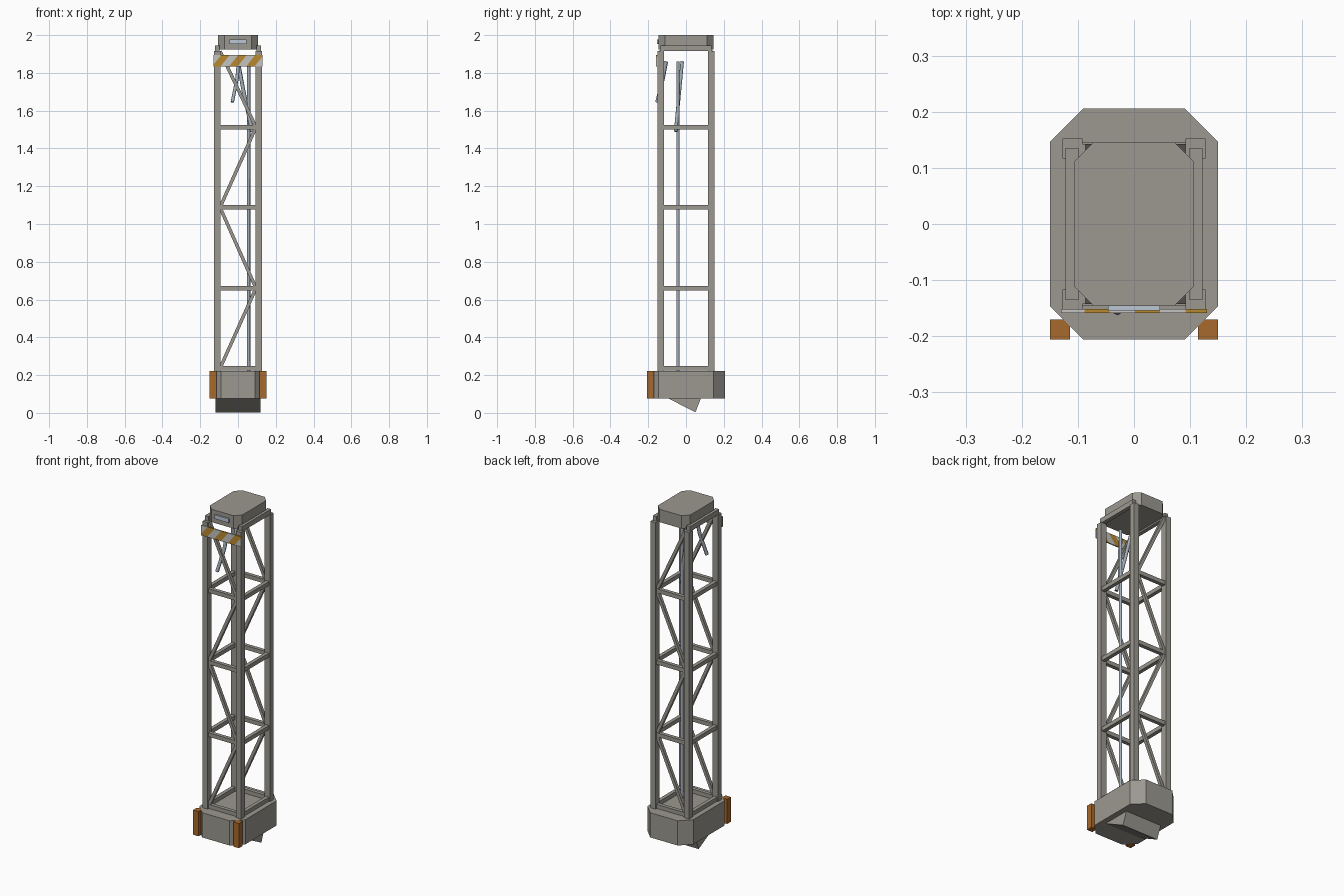
import bpy, bmesh, math
from mathutils import Vector

cube = bpy.data.objects.get("Cube")
if cube:
    bpy.data.objects.remove(cube)


def material(name, r, g, b):
    m = bpy.data.materials.new(name)
    m.use_nodes = True
    m.diffuse_color = (r, g, b, 1)
    m.node_tree.nodes["Principled BSDF"].inputs["Base Color"].default_value = (r, g, b, 1)
    return m


grey = material("warm grey paint", .33, .315, .28)
orange = material("orange paint", .39, .14, .025)
yellow = material("hazard yellow", .48, .25, .03)
white = material("hazard pale grey", .55, .55, .54)
glass = material("pale blue panel", .5, .57, .66)
steel = material("blue grey cable", .36, .42, .48)


def finish(name, bm, *mats):
    bmesh.ops.recalc_face_normals(bm, faces=bm.faces)
    me = bpy.data.meshes.new(name)
    bm.to_mesh(me)
    bm.free()
    for m in mats:
        me.materials.append(m)
    ob = bpy.data.objects.new(name, me)
    bpy.context.collection.objects.link(ob)
    return ob


def box(name, lo, hi, mat):
    bm = bmesh.new()
    bmesh.ops.create_cube(bm, size=1)
    for v in bm.verts:
        v.co = [(a + b) / 2 + c * (b - a) for a, b, c in zip(lo, hi, v.co)]
    return finish(name, bm, mat)


def prism(name, points, offset, mat):
    """Extrude a closed outline along an offset."""
    bm = bmesh.new()
    face = bm.faces.new([bm.verts.new(p) for p in points])
    new = bmesh.ops.extrude_face_region(bm, geom=[face])["geom"]
    bmesh.ops.translate(bm, vec=offset, verts=[v for v in new if isinstance(v, bmesh.types.BMVert)])
    return finish(name, bm, mat)


def octagon(name, hx, hy, cut, z0, z1, mat):
    pts = []
    for sx, sy in ((1, 1), (-1, 1), (-1, -1), (1, -1)):
        corner = [(sx * hx, sy * (hy - cut), z0), (sx * (hx - cut), sy * hy, z0)]
        pts += corner if sx * sy > 0 else corner[::-1]
    return prism(name, pts, (0, 0, z1 - z0), mat)


def beam(name, a, b, size, mat):
    """Square bar between two points."""
    a, b = Vector(a), Vector(b)
    ob = box(name, (-size / 2, -size / 2, 0), (size / 2, size / 2, (b - a).length), mat)
    ob.location = a
    ob.rotation_euler = (0, math.atan2(b.x - a.x, b.z - a.z), 0)
    return ob


def cable(name, points, radius):
    cu = bpy.data.curves.new(name, "CURVE")
    cu.dimensions = "3D"
    cu.bevel_depth = radius
    cu.bevel_resolution = 1
    cu.use_fill_caps = True
    sp = cu.splines.new("POLY")
    sp.points.add(len(points) - 1)
    for p, co in zip(sp.points, points):
        p.co = (*co, 1)
    cu.materials.append(steel)
    bpy.context.collection.objects.link(bpy.data.objects.new(name, cu))


# Base with tilted foot block and bumpers
octagon("base", .15, .206, .06, .076, .222, grey)
prism("foot_wedge", [(-.118, -.1, .08), (-.118, .05, .003), (-.118, .08, .08)], (.236, 0, 0), grey)
for s, side in ((1, "left"), (-1, "right")):
    box(side + "_bumper", (s * .132 - .018, -.206, .076), (s * .132 + .018, -.17, .222), orange)

# Corner posts
X, Y, W = .127, .152, .035
for sx, side in ((1, "left"), (-1, "right")):
    for sy, end in ((1, "back"), (-1, "front")):
        cx, cy = sx * (X - W / 2), sy * (Y - W / 2)
        box(f"{end}_{side}_post", (cx - W / 2, cy - W / 2, .222), (cx + W / 2, cy + W / 2, 1.917), grey)

# Horizontal rungs and the bottom frame
levels = [.236, .66, 1.088, 1.512]
for i, z in enumerate(levels):
    for s in (1, -1):
        c = s * (Y - .018)
        box(f"cross_rung_{i}", (-.095, c - .011, z - .012), (.095, c + .011, z + .012), grey)
        c = s * (X - .016)
        box(f"side_rung_{i}", (c - .011, -.12, z - .012), (c + .011, .12, z + .012), grey)

# Zigzag braces on front and back
heights = levels + [1.915]
for i in range(4):
    s = -1 if i % 2 == 0 else 1
    for y in (-.134, .134):
        beam(f"brace_{i}", (s * .095, y, heights[i]), (-s * .095, y, heights[i + 1]), .018, grey)

# Top rails and cap
for s, side in ((1, "left"), (-1, "right")):
    box(side + "_top_rail", (s * .1105 - .0115, -.135, 1.915), (s * .1105 + .0115, .135, 1.945), grey)
octagon("cap", .106, .146, .034, 1.924, 2, grey)
box("cap_panel", (-.046, -.154, 1.953), (.046, -.145, 1.977), glass)

# Striped hazard bar, cut along the stripe edges
bm = bmesh.new()
bmesh.ops.create_cube(bm, size=1)
for v in bm.verts:
    v.co = (v.co.x * .26, -.155 + v.co.y * .007, 1.865 + v.co.z * .06)
for k in range(-4, 4):
    bmesh.ops.bisect_plane(bm, geom=bm.verts[:] + bm.edges[:] + bm.faces[:],
                           plane_co=((k + .5) * .045, 0, 1.865), plane_no=(1, 0, -.8))
for f in bm.faces:
    c = f.calc_center_median()
    f.material_index = round((c.x - .8 * (c.z - 1.865)) / .045) % 2
finish("hazard_bar", bm, yellow, white)

# Conduit and hanging cables
cable("conduit", [(.056, -.043, .222), (.056, -.043, 1.86)], .009)
cable("front_cable", [(.003, -.105, 1.86), (-.005, -.122, 1.77), (-.03, -.153, 1.645)], .01)
cable("inner_cable", [(.0, -.02, 1.86), (.03, -.035, 1.7), (.075, -.055, 1.49)], .01)
